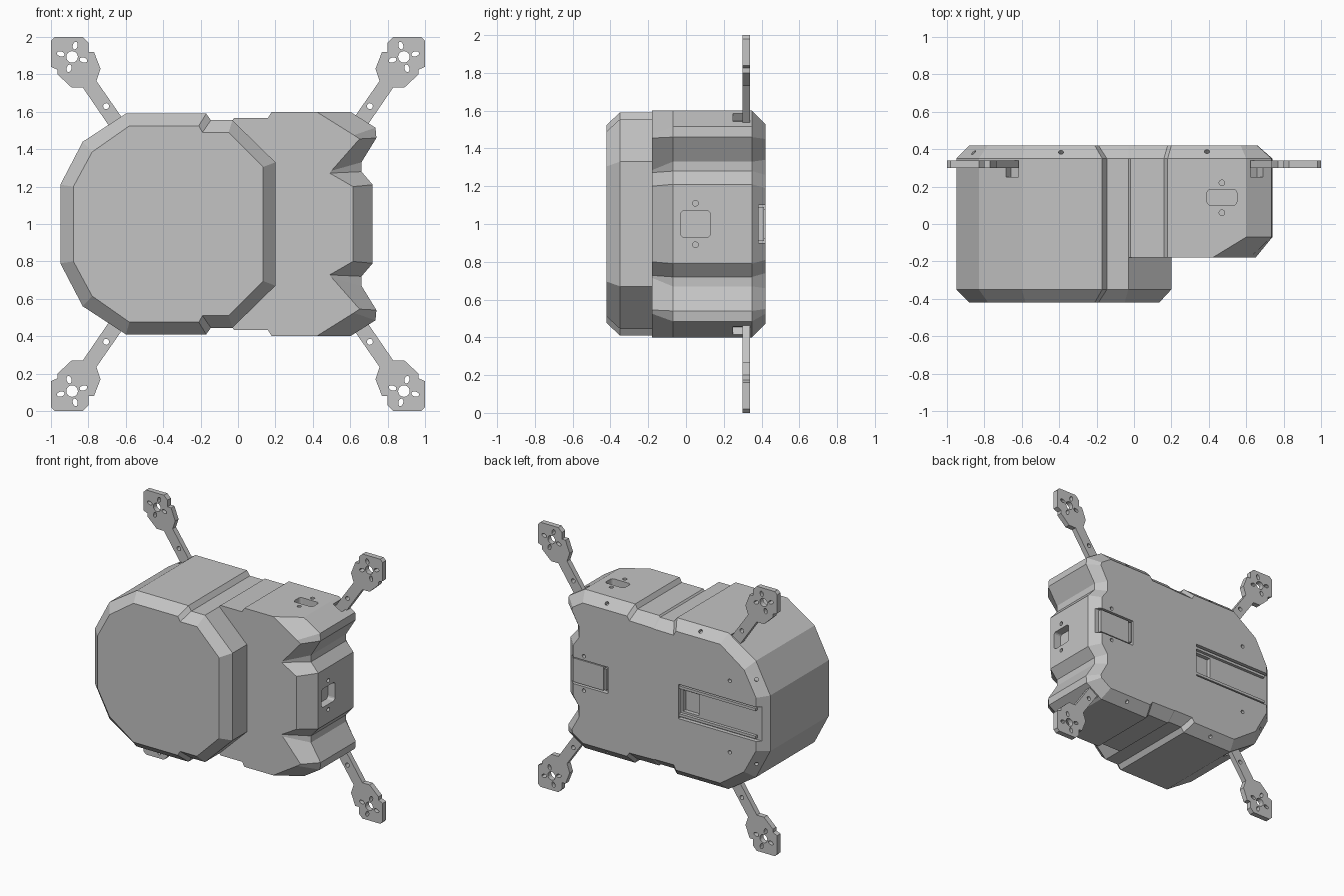
import bpy, bmesh, math
from mathutils import Matrix, Vector

cube = bpy.data.objects.get("Cube")
if cube:
    bpy.data.objects.remove(cube, do_unlink=True)

grey = bpy.data.materials.new("shell_grey")
grey.use_nodes = True
grey.diffuse_color = (0.55, 0.55, 0.55, 1)
grey.node_tree.nodes["Principled BSDF"].inputs["Base Color"].default_value = grey.diffuse_color


def make_object(name, bm):
    bmesh.ops.recalc_face_normals(bm, faces=bm.faces)
    mesh = bpy.data.meshes.new(name)
    bm.to_mesh(mesh)
    bm.free()
    mesh.materials.append(grey)
    obj = bpy.data.objects.new(name, mesh)
    bpy.context.collection.objects.link(obj)
    return obj


def mirrored(half):
    """Close an upper half outline (x, height above middle) by mirroring it."""
    return half + [(x, -h) for x, h in reversed(half)]


def loft(name, sections):
    """Join outlines of equal length, each given as (y, points), and cap the ends."""
    bm = bmesh.new()
    rings = [[bm.verts.new((x, y, 1 + h)) for x, h in pts] for y, pts in sections]
    for a, b in zip(rings, rings[1:]):
        for i in range(len(a)):
            j = (i + 1) % len(a)
            bm.faces.new((a[i], a[j], b[j], b[i]))
    bm.faces.new(rings[0])
    bm.faces.new(rings[-1])
    return make_object(name, bm)


def box(bm, x, y, z, bevel_axis=None):
    """Box between ranges; optionally round the edges along one axis."""
    size = Vector((x[1] - x[0], y[1] - y[0], z[1] - z[0]))
    mid = Vector((sum(x) / 2, sum(y) / 2, sum(z) / 2))
    vs = bmesh.ops.create_cube(bm, size=1)["verts"]
    bmesh.ops.transform(bm, verts=vs, matrix=Matrix.Translation(mid) @ Matrix.Diagonal((*size, 1)))
    if bevel_axis is not None:
        edges = [e for e in {e for v in vs for e in v.link_edges}
                 if abs((e.verts[0].co - e.verts[1].co)[bevel_axis]) > 0.01]
        bmesh.ops.bevel(bm, geom=edges, offset=0.02, segments=3, affect="EDGES", profile=0.5)


def hole(bm, centre, radius, direction=(0, 1, 0), depth=0.1, stretch=1, spin=0):
    m = (Matrix.Translation(centre) @ Vector(direction).to_track_quat("Z", "Y").to_matrix().to_4x4()
         @ Matrix.Rotation(spin, 4, "Z") @ Matrix.Diagonal((stretch, 1, 1, 1)))
    bmesh.ops.create_cone(bm, cap_ends=True, segments=16, radius1=radius, radius2=radius,
                          depth=depth, matrix=m)


def cut(obj, bm):
    cutter = make_object("cutter", bm)
    mod = obj.modifiers.new("cut", "BOOLEAN")
    mod.object, mod.operation, mod.solver = cutter, "DIFFERENCE", "EXACT"
    mod.use_self = True
    bpy.context.view_layer.update()
    result = bpy.data.meshes.new_from_object(obj.evaluated_get(bpy.context.evaluated_depsgraph_get()))
    obj.modifiers.clear()
    obj.data = result
    bpy.data.objects.remove(cutter, do_unlink=True)


# Outlines shared by the hull and the front pod
round_end = [(-0.95, 0.21), (-0.83, 0.44), (-0.60, 0.59), (-0.17, 0.59), (-0.145, 0.555)]
round_inset = [(-0.88, 0.20), (-0.78, 0.385), (-0.58, 0.525), (-0.21, 0.525), (-0.19, 0.49)]

# Front pod
pod = mirrored(round_end + [(-0.03, 0.555), (0.20, 0.33)])
pod_face = mirrored(round_inset + [(-0.05, 0.49), (0.135, 0.305)])
loft("front_pod", [(-0.42, pod_face), (-0.35, pod), (-0.18, pod)])

# Main hull with notched end
step = [(-0.03, 0.555), (-0.02, 0.567), (0.16, 0.567), (0.18, 0.60)]
step_inset = [(-0.03, 0.492), (-0.02, 0.495), (0.18, 0.50), (0.20, 0.53)]
notch = [(0.60, 0.60), (0.735, 0.515), (0.74, 0.46), (0.66, 0.33), (0.66, 0.28), (0.72, 0.21)]
notch_front = [(0.42, 0.60), (0.62, 0.475), (0.65, 0.455), (0.50, 0.285), (0.49, 0.272), (0.615, 0.20)]
notch_back = [(0.57, 0.53), (0.655, 0.475), (0.66, 0.45), (0.60, 0.34), (0.60, 0.26), (0.65, 0.19)]
side = mirrored(round_end + step + notch)
hull = loft("main_hull", [
    (-0.18, mirrored(round_end + step + notch_front)),
    (-0.07, side), (0.35, side),
    (0.42, mirrored(round_inset + step_inset + notch_back))])

# Sockets, openings and screw holes
bm = bmesh.new()
box(bm, (0.39, 0.55), (0.10, 0.185), (1.55, 1.7), 2)
box(bm, (0.66, 0.80), (-0.03, 0.13), (0.93, 1.07), 0)
for s in (-1, 1):
    hole(bm, (0.47, 0.14 + s * 0.08, 1.6), 0.015, (0, 0, 1), 0.06)
    hole(bm, (0.72, 0.05, 1 + s * 0.11), 0.015, (1, 0, 0), 0.06)
    hole(bm, (0.56, 0.42, 1 + s * 0.13), 0.014, depth=0.06)
    hole(bm, (-0.66, 0.42, 1 + s * 0.27), 0.014, depth=0.06)
    for x in (-0.39, 0.39):
        hole(bm, (x, 0.385, 1 + s * 0.56), 0.014, (0, 1, s), 0.05)
    hole(bm, (-0.86, 0.385, 1 + s * 0.32), 0.014, (-1, 1.4, s * 0.6), 0.05)
cut(hull, bm)

# Back channel, then the battery pocket and latch recess
bm = bmesh.new()
box(bm, (-1.0, -0.23), (0.39, 0.5), (0.87, 1.13))
cut(hull, bm)
bm = bmesh.new()
box(bm, (-0.38, -0.25), (0.36, 0.45), (0.92, 1.08))
box(bm, (0.36, 0.80), (0.385, 0.5), (0.90, 1.10))
cut(hull, bm)

# Arm sockets cut diagonally into the hull corners
bm = bmesh.new()
for sx in (-1, 1):
    for sz in (-1, 1):
        socket = bmesh.ops.create_cube(bm, size=1)["verts"]
        m = (Matrix.Translation((sx * 0.683, 0.295, 1 + sz * 0.603))
             @ Matrix.Rotation(sx * sz * math.radians(35), 4, "Y") @ Matrix.Diagonal((0.08, 0.09, 0.2, 1)))
        bmesh.ops.transform(bm, verts=socket, matrix=m)
cut(hull, bm)

# Slide rails and latch
bm = bmesh.new()
for s in (-1, 1):
    box(bm, (-0.87, -0.23), (0.37, 0.413), sorted((1 + s * 0.095, 1 + s * 0.115)))
make_object("slide_rails", bm)
bm = bmesh.new()
box(bm, (0.40, 0.655), (0.37, 0.413), (0.91, 1.09))
box(bm, (0.375, 0.39), (0.37, 0.42), (0.92, 1.08))
make_object("latch_plate", bm)

# Arms with motor mounts
arm_outline = [(1, 0.98), (0.98, 1), (0.83, 1), (0.80, 0.97), (0.80, 0.92), (0.77, 0.92),
               (0.735, 0.83), (0.757, 0.765), (0.545, 0.46), (0.618, 0.42), (0.83, 0.73),
               (0.89, 0.73), (0.965, 0.80), (0.965, 0.825), (1, 0.84)]
for sx, side_name in ((1, "left"), (-1, "right")):
    for sz, level in ((1, "upper"), (-1, "lower")):
        pts = [(sx * x, sz * h) for x, h in arm_outline]
        arm = loft(f"{side_name}_{level}_arm", [(0.30, pts), (0.34, pts)])
        bm = bmesh.new()
        hole(bm, (sx * 0.887, 0.32, 1 + sz * 0.893), 0.031)
        hole(bm, (sx * 0.705, 0.32, 1 + sz * 0.63), 0.016)
        for k in range(4):
            a = math.radians(75 + 90 * k)
            dx, dz = -sx * math.cos(a), sz * math.sin(a)
            centre = (sx * 0.887 + 0.063 * dx, 0.32, 1 + sz * 0.893 + 0.063 * dz)
            hole(bm, centre, 0.013, stretch=1.6, spin=math.atan2(-dz, dx))
        cut(arm, bm)
